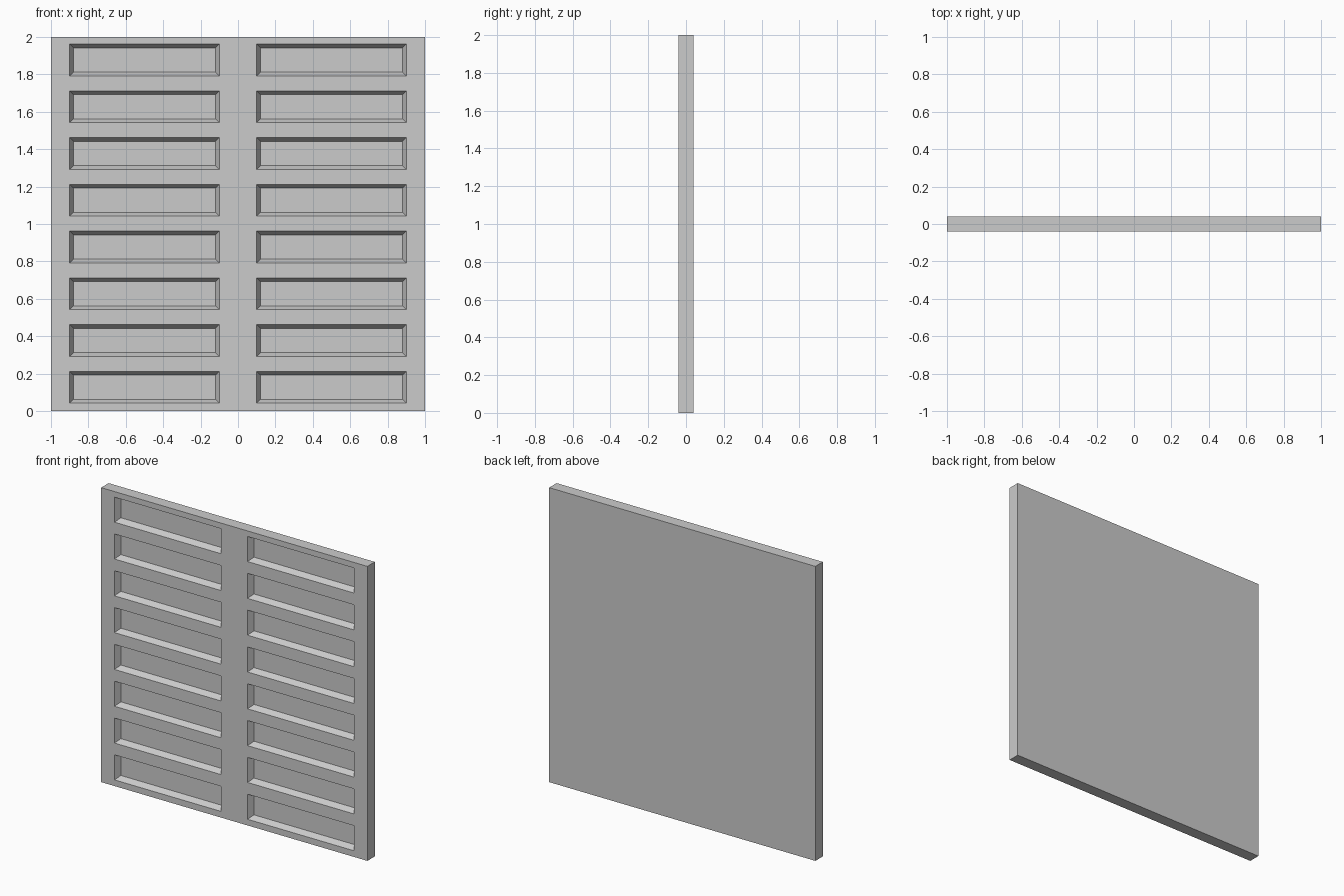
import bpy, bmesh

if "Cube" in bpy.data.objects:
    bpy.data.objects.remove(bpy.data.objects["Cube"])

HALF_T = 0.04     # half panel thickness
ROWS = 8
PITCH = 0.25

# Grid lines: recess openings lie between every second pair of lines
xs = [-1, -0.9, -0.1, 0.1, 0.9, 1]
zs = [0]
for i in range(ROWS):
    zs += [0.042 + i * PITCH, 0.212 + i * PITCH]
zs.append(2)

bm = bmesh.new()

# Front face laid out as a grid
grid = [[bm.verts.new((x, -HALF_T, z)) for x in xs] for z in zs]
pockets = []
for r in range(len(zs) - 1):
    for c in range(len(xs) - 1):
        f = bm.faces.new((grid[r][c], grid[r][c + 1], grid[r + 1][c + 1], grid[r + 1][c]))
        if r % 2 and c % 2:
            pockets.append(f)

# Sides and back: rim of the front joined to a single back face
rim = (grid[0] + [row[-1] for row in grid[1:]]
       + grid[-1][-2::-1] + [row[0] for row in grid[-2:0:-1]])
back = [bm.verts.new((v.co.x, HALF_T, v.co.z)) for v in rim]
n = len(rim)
for i in range(n):
    j = (i + 1) % n
    bm.faces.new((rim[j], rim[i], back[i], back[j]))
bm.faces.new(back[::-1])
bm.normal_update()

# Sunken pockets with tapered walls
bmesh.ops.inset_individual(bm, faces=pockets, thickness=0.02, depth=-0.04,
                           use_even_offset=True)

# Merge the flat leftovers of the layout grid
bmesh.ops.dissolve_limit(bm, angle_limit=0.01, verts=bm.verts[:], edges=bm.edges[:])
bmesh.ops.recalc_face_normals(bm, faces=bm.faces[:])

mesh = bpy.data.meshes.new("recessed_panel")
bm.to_mesh(mesh)
bm.free()
bpy.context.collection.objects.link(bpy.data.objects.new("recessed_panel", mesh))
